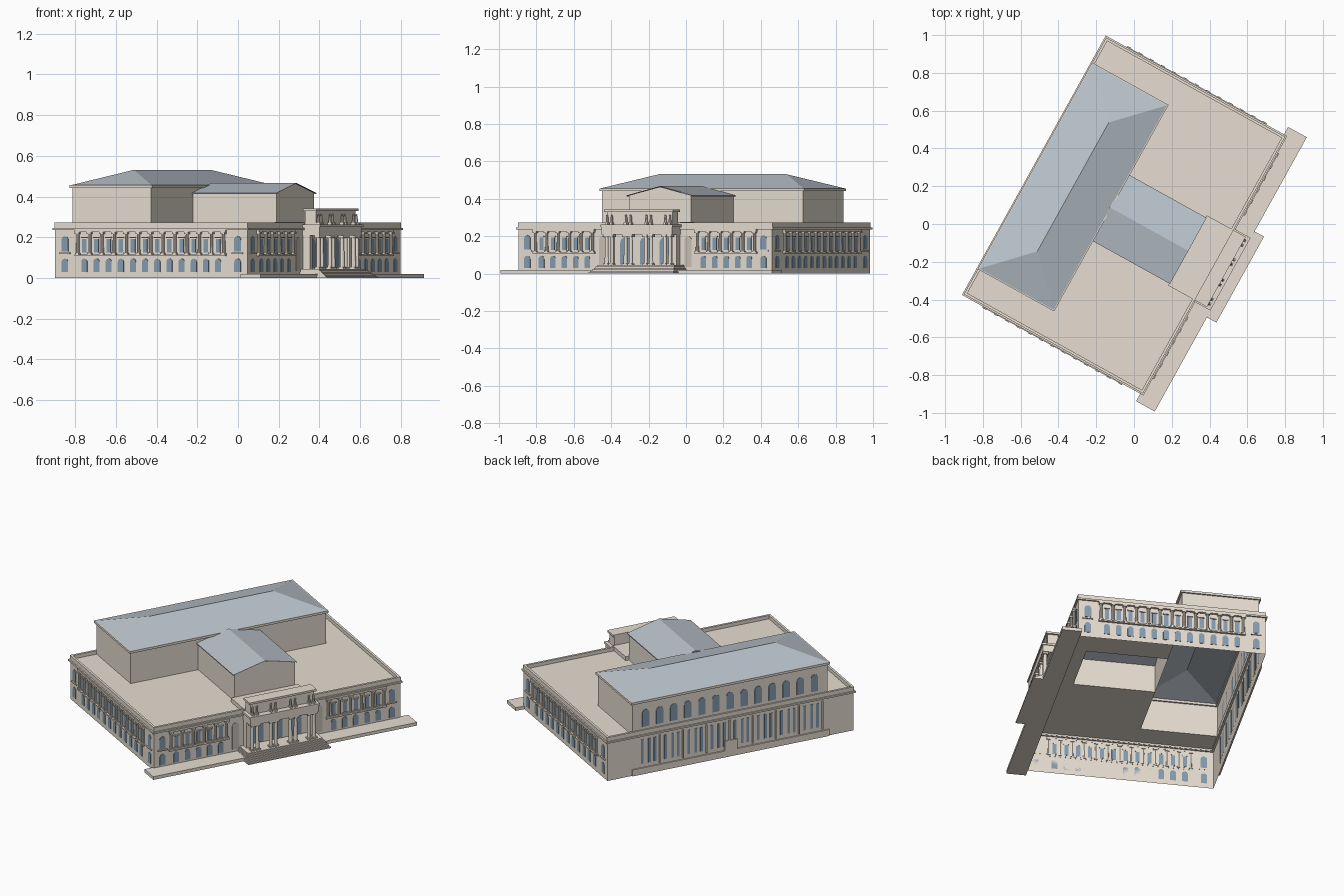
import bpy, bmesh
from math import radians, pi, cos, sin
from mathutils import Matrix, Vector

if "Cube" in bpy.data.objects:
    bpy.data.objects.remove(bpy.data.objects["Cube"])

# Whole building is drawn square-on, then turned on the site
SITE = Matrix.Translation((-0.05, 0.045, 0)) @ Matrix.Rotation(radians(61), 4, 'Z')
I = Matrix()


def mat(name, c):
    m = bpy.data.materials.new(name)
    m.diffuse_color = (*c, 1)
    m.use_nodes = True
    m.node_tree.nodes["Principled BSDF"].inputs["Base Color"].default_value = m.diffuse_color
    return m


STONE = mat("stone", (0.80, 0.73, 0.64))
SLATE = mat("slate", (0.50, 0.56, 0.61))
GLASS = mat("glass", (0.24, 0.34, 0.44))
NICHE = mat("niche", (0.60, 0.54, 0.47))


class Part:
    def __init__(self, name, material):
        self.name, self.material, self.bm = name, material, bmesh.new()

    def face(self, pts, M=I):
        return self.bm.faces.new([self.bm.verts.new(M @ Vector(p)) for p in pts])

    def box(self, x0, x1, y0, y1, z0, z1, M=I):
        T = Matrix.Translation(((x0 + x1) / 2, (y0 + y1) / 2, (z0 + z1) / 2))
        S = Matrix.Diagonal((x1 - x0, y1 - y0, z1 - z0, 1))
        bmesh.ops.create_cube(self.bm, size=1, matrix=M @ T @ S)

    def ring(self, x0, x1, y0, y1, z0, z1, t):
        self.box(x0, x1, y0, y0 + t, z0, z1)
        self.box(x0, x1, y1 - t, y1, z0, z1)
        self.box(x0, x0 + t, y0 + t, y1 - t, z0, z1)
        self.box(x1 - t, x1, y0 + t, y1 - t, z0, z1)

    def walls(self, x0, x1, y0, y1, z0, z1):
        c = [(x0, y0), (x1, y0), (x1, y1), (x0, y1)]
        for (ax, ay), (bx, by) in zip(c, c[1:] + c[:1]):
            self.face([(ax, ay, z0), (bx, by, z0), (bx, by, z1), (ax, ay, z1)])

    def arch(self, u, w, z0, z1, M, depth=0.003):
        r = w / 2
        pts = [(u - r, -depth, z0), (u + r, -depth, z0)]
        pts += [(u + r * cos(a * pi / 8), -depth, z1 - r + r * sin(a * pi / 8)) for a in range(9)]
        f = self.face(pts, M)
        geo = bmesh.ops.extrude_face_region(self.bm, geom=[f])['geom']
        vs = [v for v in geo if isinstance(v, bmesh.types.BMVert)]
        bmesh.ops.translate(self.bm, verts=vs, vec=M.to_3x3() @ Vector((0, depth, 0)))

    def column(self, u, y, r, z0, z1, M=I, seg=10):
        h = z1 - z0
        bmesh.ops.create_cone(self.bm, cap_ends=True, segments=seg, radius1=r, radius2=r * 0.85,
                              depth=h, matrix=M @ Matrix.Translation((u, y, z0 + h / 2)))
        self.box(u - 1.3 * r, u + 1.3 * r, y - 1.3 * r, y + 1.3 * r, z0, z0 + r * 0.7, M)
        self.box(u - 1.4 * r, u + 1.4 * r, y - 1.4 * r, y + 1.4 * r, z1 - r * 1.2, z1, M)

    def done(self):
        bmesh.ops.remove_doubles(self.bm, verts=self.bm.verts, dist=1e-6)
        bmesh.ops.recalc_face_normals(self.bm, faces=self.bm.faces)
        self.bm.transform(SITE)
        me = bpy.data.meshes.new(self.name)
        self.bm.to_mesh(me)
        me.materials.append(self.material)
        bpy.context.collection.objects.link(bpy.data.objects.new(self.name, me))


def side(angle, dist):
    # facade frame: u along x, outward is -y
    return Matrix.Rotation(radians(angle), 4, 'Z') @ Matrix.Translation((0, -dist, 0))


FRONT, LEFT, RIGHT, BACK = side(0, .54), side(-90, .775), side(90, .775), side(180, .54)

# Main block: open-bottomed shell, roof deck around the upper volumes
p = Part("main_walls", STONE)
p.walls(-.775, .775, -.54, .54, 0, .255)
p.done()
p = Part("roof_deck", STONE)
half = [(.19, -.38), (.19, .09), (.615, .09), (.615, .54), (.775, .54), (.775, -.54)]
p.face([(x, y, .25) for x, y in half] + [(-x, y, .25) for x, y in reversed(half)])
p.done()
p = Part("parapet", STONE)
p.ring(-.777, .777, -.542, .542, .24, .272, .014)
p.done()
p = Part("cornice", STONE)
p.ring(-.785, .785, -.549, .549, .236, .246, .02)
p.done()

# Colonnaded facades
glass, cols = Part("windows", GLASS), Part("facade_columns", STONE)
trim, niche = Part("facade_trim", STONE), Part("niches", NICHE)


def bays(M, us, step):
    for u in us:
        glass.box(u - .012, u + .012, -.003, .001, .125, .192, M)
        glass.arch(u, .033, .03, .095, M)
        trim.box(u - .017, u + .017, -.007, .001, .195, .201, M)
        trim.box(u - .017, u + .017, -.006, .001, .118, .124, M)
    for u in us + [us[-1] + step]:
        cols.column(u - step / 2, -.006, .0085, .116, .226, M)
    a, b = us[0] - step * .7, us[-1] + step * .7
    trim.box(a, b, -.014, .001, .226, .238, M)
    trim.box(a, b, -.014, .001, .108, .116, M)


def end_bay(M, u):
    glass.arch(u, .038, .13, .205, M)
    glass.arch(u, .036, .03, .095, M)
    trim.box(u - .03, u + .03, -.007, .001, .118, .125, M)


for M in (LEFT, RIGHT):
    bays(M, [(i - 5.5) * .0683 for i in range(12)], .0683)
    for s in (-1, 1):
        end_bay(M, s * .485)
for s in (-1, 1):
    bays(FRONT, [s * .495 + (i - 2) * .07 for i in range(5)], .07)
    end_bay(FRONT, s * .722)
    niche.arch(s * .262, .042, .035, .2, FRONT)

# Rear elevation: tall slit windows, plinth and door block
for i in range(8):
    c = (i - 3.5) * .146
    for d in (-.045, 0, .035):
        glass.box(c + d - .008, c + d + .008, -.003, .001, .065, .215, BACK)
    trim.box(c + .061, c + .069, -.008, .001, .05, .225, BACK)
trim.box(-.62, .62, -.008, .001, 0, .04, BACK)
trim.box(-.04, .04, -.008, .001, 0, .1, BACK)

# Upper hall with hipped roof
p = Part("upper_hall_walls", STONE)
p.walls(-.615, .615, .09, .533, .25, .45)
p.ring(-.625, .625, .08, .543, .442, .456, .02)
p.done()
for i in range(13):
    glass.arch((i - 6) * .0885, .045, .29, .395, side(180, .533))
p = Part("upper_hall_roof", SLATE)
A, B, C, D = (-.622, .083, .455), (.622, .083, .455), (.622, .54, .455), (-.622, .54, .455)
E, F = (-.39, .312, .531), (.39, .312, .531)
for f in ([A, B, F, E], [C, D, E, F], [B, C, F], [D, A, E]):
    p.face(f)
p.done()

# Central pavilion with gabled roof
p = Part("pavilion_walls", STONE)
p.walls(-.19, .19, -.38, .09, .25, .42)
for y in (-.38, .09):
    p.face([(-.19, y, .418), (.19, y, .418), (0, y, .464)])
p.done()
p = Part("pavilion_roof", SLATE)
for s in (-1, 1):
    p.face([(s * .2, -.386, .418), (s * .2, .09, .418), (0, .09, .467), (0, -.386, .467)])
    p.face([(s * .2, -.386, .418), (s * .2, .09, .418), (s * .2, .09, .412), (s * .2, -.386, .412)])
p.done()

# Portico: entablature, columns, statues and attic
p = Part("portico", STONE)
p.box(-.215, .215, -.635, -.53, .208, .255)
p.box(-.22, .22, -.641, -.53, .25, .262)
p.box(-.2, .2, -.605, -.544, .262, .335)
p.box(-.212, .212, -.616, -.54, .33, .342)
p.box(-.212, .212, -.544, -.38, .25, .275)
for s in (-1, 1):
    p.box(s * .2 - .012, s * .2 + .012, -.58, -.54, .04, .21)
p.done()
p = Part("portico_columns", STONE)
for c in (-.178, -.062, .062, .178):
    for d in (-.016, .016):
        p.column(c + d, -.617, .011, .045, .21, seg=12)
p.done()
p = Part("statues", STONE)
for c in (-.178, -.062, .062, .178):
    for d in (-.014, .014):
        p.box(c + d - .008, c + d + .008, -.628, -.606, .26, .272)
        bmesh.ops.create_cone(p.bm, cap_ends=True, segments=8, radius1=.008, radius2=.006, depth=.034,
                              matrix=Matrix.Translation((c + d, -.616, .288)))
        bmesh.ops.create_icosphere(p.bm, subdivisions=1, radius=.006,
                                   matrix=Matrix.Translation((c + d, -.616, .309)))
p.done()
for u in (-.12, 0, .12):
    glass.arch(u, .066, .048, .195, FRONT)

for part in (glass, cols, trim, niche):
    part.done()

# Terrace and entrance steps
p = Part("terrace", STONE)
p.box(-.83, .83, -.643, -.53, 0, .02)
p.done()
p = Part("entrance_steps", STONE)
for i in range(6):
    p.box(-.26 + i * .005, .26 - i * .005, -.70 + i * .011, -.535, i * .0075, (i + 1) * .0075)
p.done()
